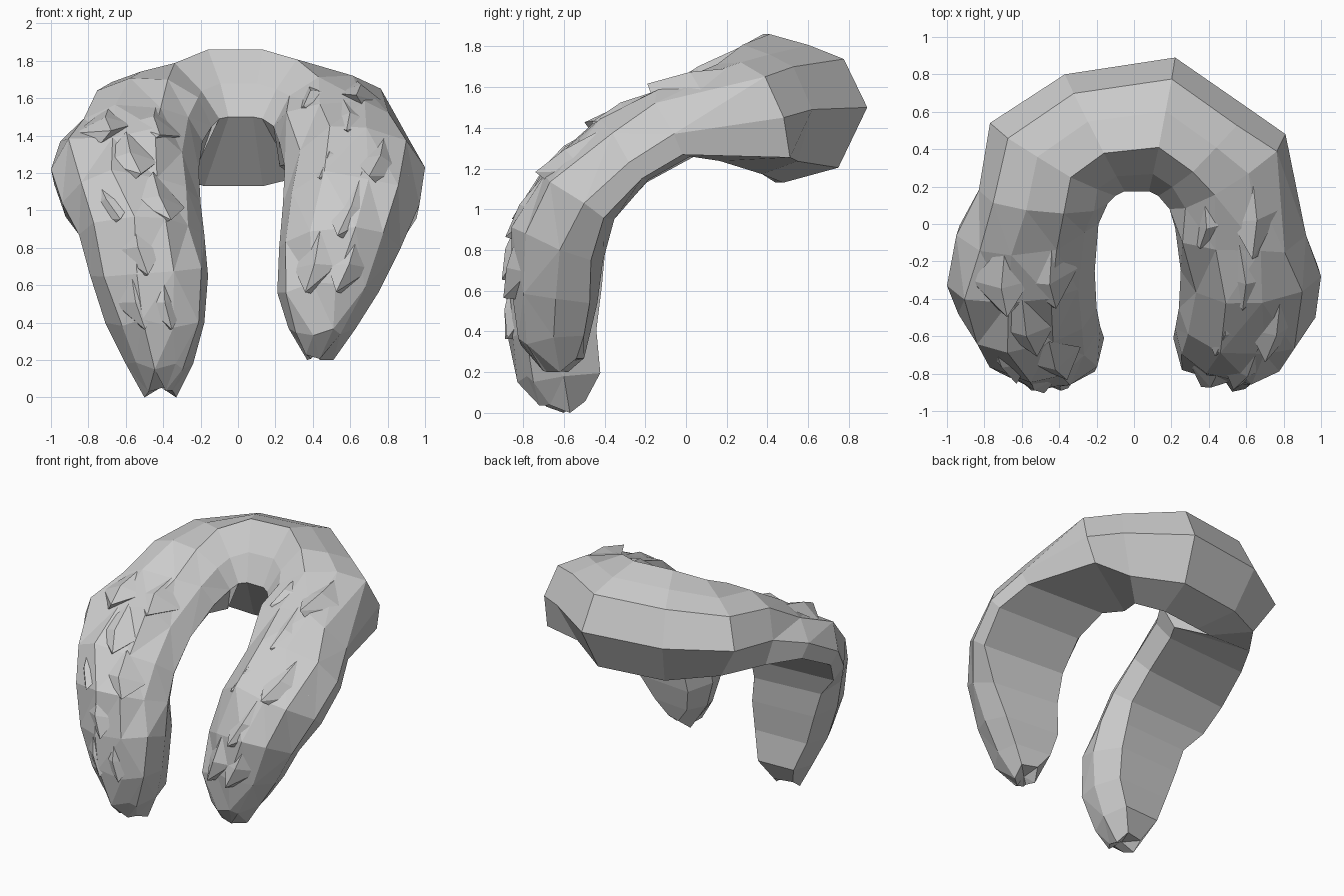
import bpy, bmesh, random
from mathutils import Vector

if "Cube" in bpy.data.objects:
    bpy.data.objects.remove(bpy.data.objects["Cube"])

random.seed(4)

# Rings along the stole: inner x, outer x, inner y, outer y, height, front bulge, back bulge
RINGS = [
    (-.33, -.50, -.57, -.60, .00, .12, .08),
    (-.24, -.60, -.60, -.60, .18, .21, .18),
    (-.18, -.71, -.62, -.62, .40, .24, .18),
    (-.16, -.79, -.61, -.62, .65, .26, .20),
    (-.18, -.85, -.55, -.58, .87, .28, .17),
    (-.20, -.94, -.45, -.48, 1.04, .26, .13),
    (-.21, -1.0, -.25, -.33, 1.22, .25, .11),
    (-.19, -.95, .00, -.06, 1.37, .23, .12),
    (-.14, -.83, .11, .18, 1.45, .27, .19),
    (-.10, -.77, .15, .54, 1.49, .30, .30),
    (-.05, -.37, .175, .80, 1.50, .36, .37),
    (.08, .22, .175, .89, 1.50, .36, .37),
    (.13, .61, .15, .62, 1.49, .32, .32),
    (.19, .81, .08, .48, 1.45, .28, .22),
    (.22, .92, -.02, -.06, 1.37, .25, .12),
    (.25, 1.0, -.25, -.28, 1.23, .25, .11),
    (.24, .97, -.45, -.50, 1.03, .27, .13),
    (.22, .87, -.56, -.62, .80, .27, .17),
    (.21, .75, -.61, -.64, .56, .24, .18),
    (.27, .63, -.63, -.65, .37, .21, .16),
    (.37, .51, -.58, -.62, .20, .13, .09),
]
# Cross-sections: fraction from inner to outer edge, fraction of bulge (negative = back)
COLLAR = [(0, 0), (.13, .5), (.33, 1), (.60, .85), (.84, .66), (1, 0), (.80, -.8), (.42, -1)]
SIDE = [(0, 0), (.10, .60), (.33, .97), (.62, 1), (.88, .74), (1, 0), (.97, -.92), (.10, -1)]
LEG = [(0, 0), (.10, .60), (.33, .96), (.62, 1), (.87, .76), (1, 0), (.90, -.92), (.13, -1)]
N, P = len(RINGS), len(LEG)


def is_leg(i):
    return i < 8 or i > 13


def profile(i):
    if 9 <= i <= 12:
        return COLLAR
    return SIDE if 5 <= i <= 16 else LEG


def frame(i):
    mids = [Vector(((r[0] + r[1]) / 2, (r[2] + r[3]) / 2, r[4])) for r in RINGS]
    a, b, c, d, z, f, k = RINGS[i]
    inner, outer = Vector((a, c, z)), Vector((b, d, z))
    t = mids[min(i + 1, N - 1)] - mids[max(i - 1, 0)]
    return inner, outer - inner, t.cross(outer - inner).normalized(), f, k


def point(i, u, v):
    inner, w, n, f, k = frame(i)
    return inner + w * u + n * v * (f if v > 0 else k)


def make_object(name, bm):
    bmesh.ops.recalc_face_normals(bm, faces=bm.faces)
    mesh = bpy.data.meshes.new(name)
    bm.to_mesh(mesh)
    bm.free()
    bpy.context.collection.objects.link(bpy.data.objects.new(name, mesh))


# Main furry body swept through the rings
bm = bmesh.new()
grid = []
for i in range(N):
    row = []
    for j, (u, v) in enumerate(profile(i)):
        p = point(i, u, v)
        if i in (0, N - 1) and j not in (0, 5):
            p.z += .05
        if is_leg(i) and 0 < j < 5:
            p += Vector([random.uniform(-.03, .03) for _ in range(3)])
        row.append(bm.verts.new(p))
    grid.append(row)
front = []
for i in range(N - 1):
    for j in range(P):
        k = (j + 1) % P
        face = bm.faces.new((grid[i][j], grid[i + 1][j], grid[i + 1][k], grid[i][k]))
        if j < 5 and (is_leg(i) or is_leg(i + 1)):
            front.append(face)
bmesh.ops.triangulate(bm, faces=front)
# Notched tips
for row in (grid[0], grid[-1]):
    c = bm.verts.new(sum((v.co for v in row), Vector()) / P + Vector((0, 0, .02)))
    for j in range(P):
        bm.faces.new((row[j], row[(j + 1) % P], c))
make_object("stole_body", bm)


# Fur tufts: broad flat wedges lying on the front, pointing towards the leg tips
def surface(i, u, lift):
    prof = profile(i)
    for (u0, v0), (u1, v1) in zip(prof[:5], prof[1:6]):
        if u0 <= u <= u1:
            v = v0 + (v1 - v0) * (u - u0) / (u1 - u0)
            return point(i, u, v) + frame(i)[2] * lift


def add_tuft(bm, i, u, half):
    step = -1 if i < N / 2 else 1

    def along(uu, s, lift):
        return surface(i, uu, lift).lerp(surface(i + step, uu, lift), s)
    pts = [along(u, -.1, -.02), along(u - half, .6, -.02), along(u + half, .6, -.02),
           along(u, .6, .035), along(u - half * .3, 1.1, .03), along(u, 1.1, -.04)]
    bmesh.ops.convex_hull(bm, input=[bm.verts.new(p) for p in pts])


TUFTS = [(3, .35), (3, .7), (4, .55), (5, .32), (5, .72), (6, .5), (7, .3), (7, .7)]
for name, mirror in (("left_fur_tufts", False), ("right_fur_tufts", True)):
    bm = bmesh.new()
    for i, u in TUFTS:
        add_tuft(bm, N - 1 - i if mirror else i, u + random.uniform(-.05, .05), .2)
    make_object(name, bm)
